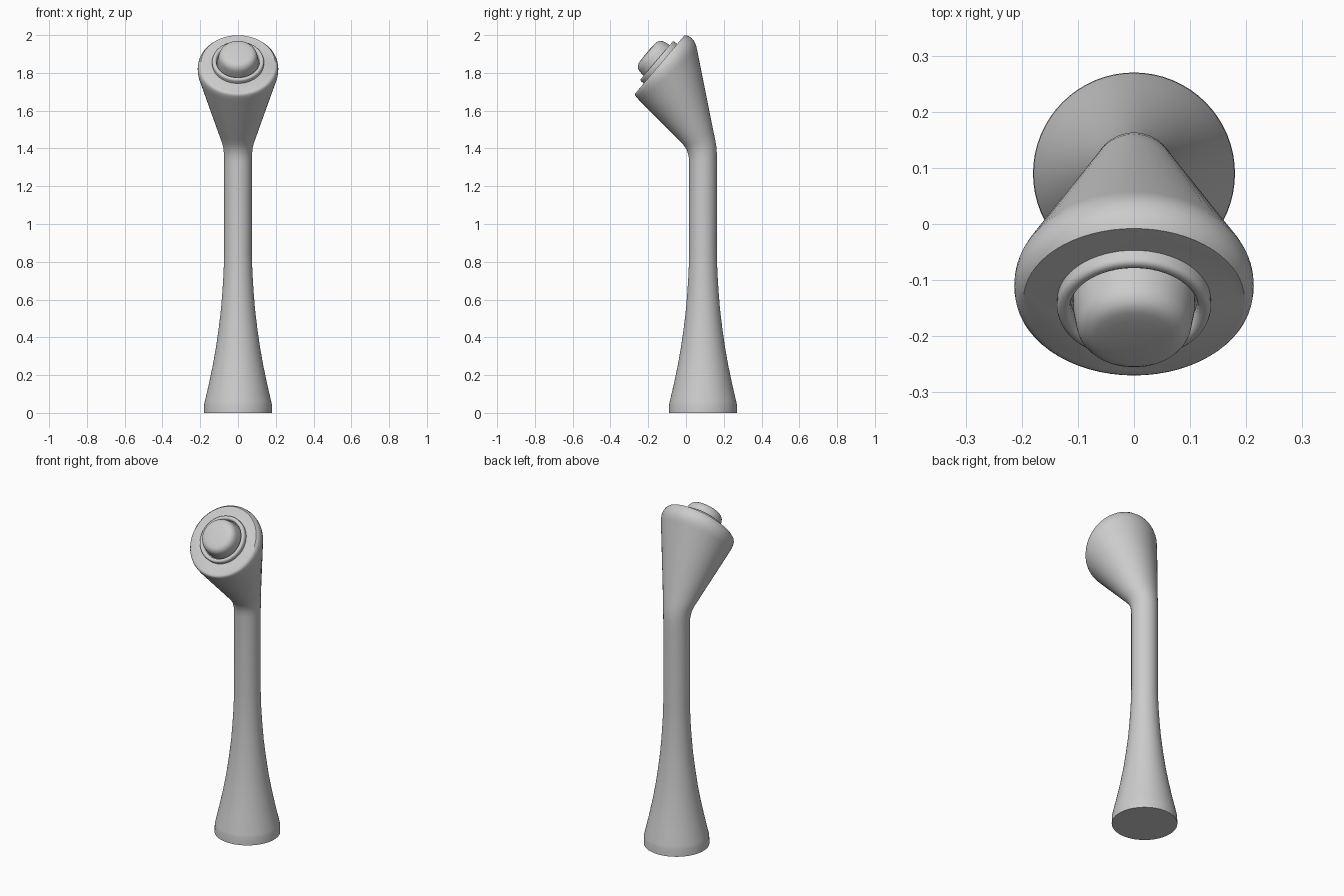
import bpy, bmesh, math
from mathutils import Vector, Matrix

if "Cube" in bpy.data.objects:
    bpy.data.objects.remove(bpy.data.objects["Cube"])

SEG = 64


def loft(name, rings, angle=40, matrix=None):
    """Skin elliptical rings given as (centre, half x vector, half cross vector)."""
    bm = bmesh.new()
    loops = []
    for c, u, v in rings:
        loops.append([bm.verts.new(c + u * math.cos(t) + v * math.sin(t))
                      for t in (2 * math.pi * i / SEG for i in range(SEG))])
    for a, b in zip(loops, loops[1:]):
        for i in range(SEG):
            j = (i + 1) % SEG
            bm.faces.new((a[i], a[j], b[j], b[i]))
    bm.faces.new(loops[0][::-1])
    bm.faces.new(loops[-1])
    bmesh.ops.recalc_face_normals(bm, faces=bm.faces)
    if matrix:
        bm.transform(matrix)
    mesh = bpy.data.meshes.new(name)
    bm.to_mesh(mesh)
    bm.free()
    ob = bpy.data.objects.new(name, mesh)
    bpy.context.collection.objects.link(ob)
    bpy.ops.object.select_all(action='DESELECT')
    ob.select_set(True)
    bpy.context.view_layer.objects.active = ob
    bpy.ops.object.shade_smooth_by_angle(angle=math.radians(angle))
    return ob


def section(yf, zf, yb, zb, w):
    """Ring through a front and a back point of the side profile, half width w."""
    f, b = Vector((0, yf, zf)), Vector((0, yb, zb))
    return (f + b) / 2, Vector((w, 0, 0)), (b - f) / 2


def turned(name, profile):
    """Round part on the slanted head face from (radius, height) points."""
    m = Matrix.Translation((0, -0.136, 1.849)) @ Matrix.Rotation(math.atan2(.762, .647), 4, 'X')
    rings = [(Vector((0, 0, h)), Vector((r, 0, 0)), Vector((0, r, 0))) for r, h in profile]
    return loft(name, rings, 50, m)


# flared foot and straight shaft (height, radius)
YC = 0.09
stem = [(0, .18), (.045, .179), (.06, .176), (.15, .155), (.25, .134), (.35, .116),
        (.45, .102), (.55, .09), (.65, .082), (.75, .076), (.85, .073), (1.33, .073)]
rings = [section(YC - r, z, YC + r, z, r) for z, r in stem]

# bent neck widening to the tilted head with a rounded rim
rings += [section(*s) for s in (
    (.014, 1.36, .163, 1.375, .074),
    (.004, 1.393, .160, 1.415, .078),
    (-.014, 1.42, .154, 1.45, .086),
    (-.04, 1.447, .146, 1.487, .098),
    (-.245, 1.652, .058, 1.925, .208),
    (-.257, 1.665, .053, 1.947, .2125),
    (-.265, 1.675, .044, 1.967, .2135),
    (-.27, 1.684, .031, 1.983, .212),
    (-.269, 1.691, .012, 1.996, .207),
    (-.262, 1.699, -.008, 1.999, .197))]
loft("handle_body", rings)

# raised collar and push button on the head face
turned("button_collar", [(.137, -.02), (.137, .016), (.135, .022), (.130, .026),
                         (.121, .026), (.116, .023), (.113, .012), (.112, -.02)])
turned("push_button", [(.109, -.02), (.108, .02), (.103, .052), (.101, .062), (.097, .071),
                       (.09, .08), (.081, .086), (.07, .089), (.05, .091), (.02, .092)])
